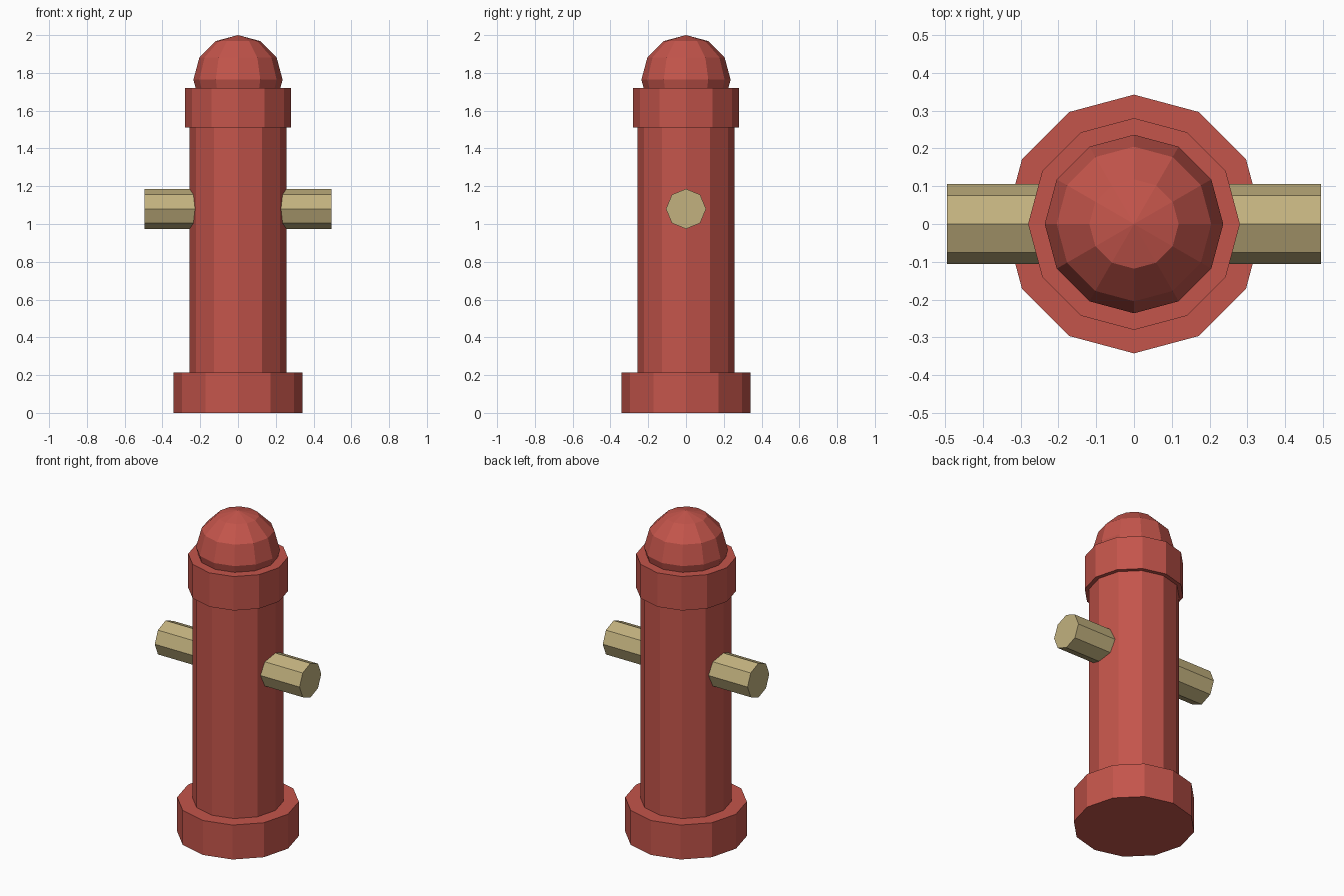
import bpy
from math import pi

if "Cube" in bpy.data.objects:
    bpy.data.objects.remove(bpy.data.objects["Cube"])


def material(name, color):
    mat = bpy.data.materials.new(name)
    mat.diffuse_color = (*color, 1)
    mat.use_nodes = True
    mat.node_tree.nodes["Principled BSDF"].inputs["Base Color"].default_value = mat.diffuse_color
    return mat


red = material("red_paint", (0.55, 0.09, 0.07))
brass = material("brass", (0.54, 0.44, 0.21))


def finish(name, mat):
    obj = bpy.context.object
    obj.name = name
    obj.data.materials.append(mat)
    return obj


def drum(name, radius, z0, z1):
    bpy.ops.mesh.primitive_cylinder_add(
        vertices=12, radius=radius, depth=z1 - z0, location=(0, 0, (z0 + z1) / 2))
    return finish(name, red)


# Upright drums
drum("base", 0.342, 0.0, 0.213)
drum("barrel", 0.256, 0.1, 1.6)
drum("collar", 0.28, 1.51, 1.72)

# Domed cap, its lower half sunk into the collar
bpy.ops.mesh.primitive_uv_sphere_add(
    segments=12, ring_count=6, radius=0.236, location=(0, 0, 1.764))
finish("dome_cap", red)

# Octagonal side outlets
for side, label in ((-1, "left"), (1, "right")):
    bpy.ops.mesh.primitive_cylinder_add(
        vertices=8, radius=0.106, depth=0.395,
        location=(side * 0.2975, 0, 1.08), rotation=(0, pi / 2, 0))
    finish(label + "_outlet", brass)
